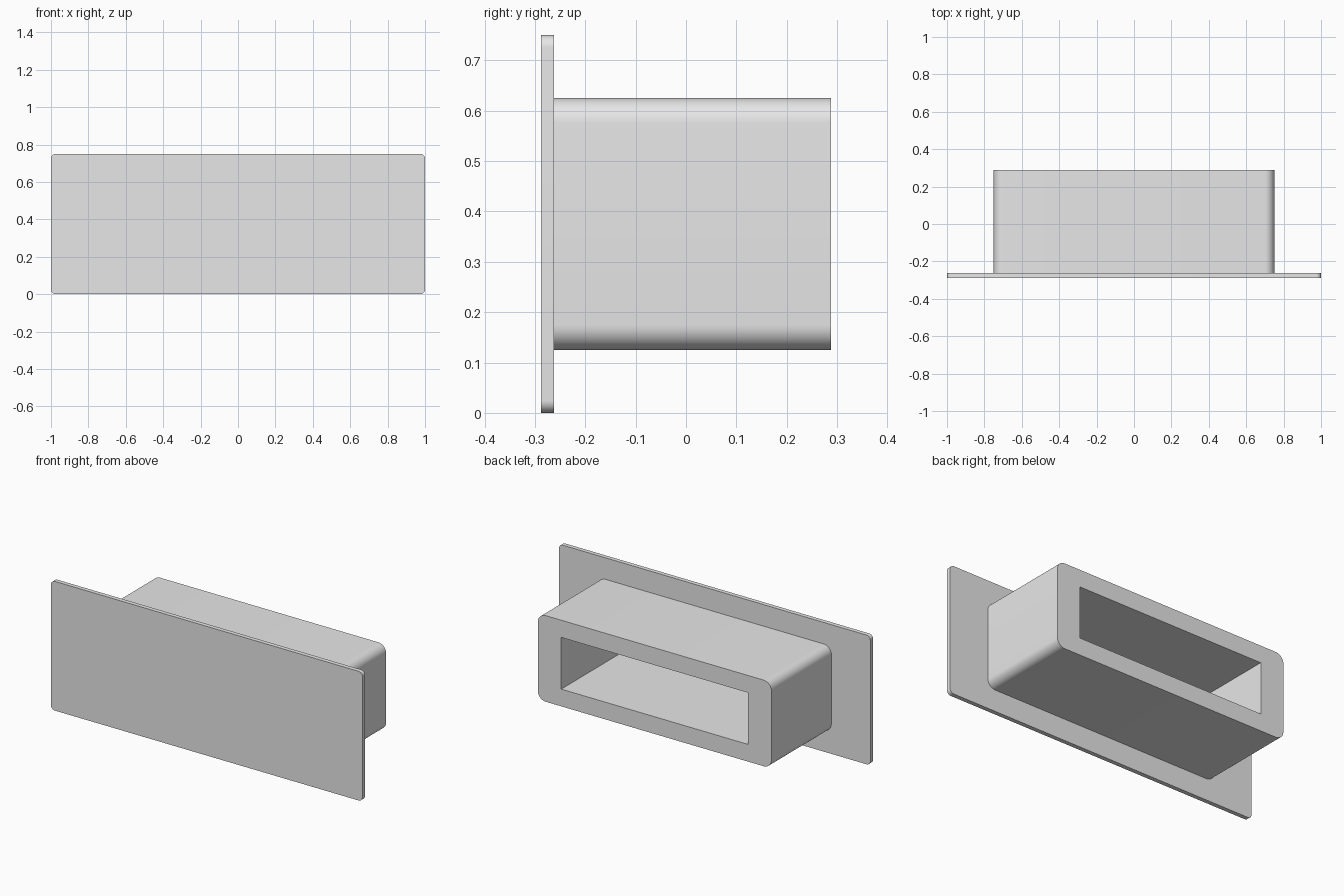
import bpy
import bmesh
from math import radians, cos, sin

cube = bpy.data.objects.get("Cube")
if cube:
    bpy.data.objects.remove(cube, do_unlink=True)

grey = bpy.data.materials.new("light_grey")
grey.use_nodes = True
grey.diffuse_color = (0.8, 0.8, 0.8, 1)
grey.node_tree.nodes["Principled BSDF"].inputs["Base Color"].default_value = (0.8, 0.8, 0.8, 1)

MID_Z = 0.375
FRONT, JOINT, BACK = -0.2875, -0.2625, 0.2875


def rounded_rect(half_w, half_h, radius, steps=10):
    """Outline in the xz plane, centred on the plate."""
    points = []
    for corner, (sx, sz) in enumerate([(1, 1), (-1, 1), (-1, -1), (1, -1)]):
        for i in range(steps + 1):
            a = radians(90 * (corner + i / steps))
            points.append((sx * (half_w - radius) + radius * cos(a),
                           MID_Z + sz * (half_h - radius) + radius * sin(a)))
    return points


def rect(half_w, half_h):
    return [(sx * half_w, MID_Z + sz * half_h)
            for sx, sz in [(1, 1), (-1, 1), (-1, -1), (1, -1)]]


def extrude_outlines(name, outlines, y0, y1):
    """Fill the area between the outlines and extrude it along y."""
    bm = bmesh.new()
    edges = []
    for outline in outlines:
        verts = [bm.verts.new((x, y0, z)) for x, z in outline]
        edges += [bm.edges.new((v, verts[i - 1])) for i, v in enumerate(verts)]
    bmesh.ops.triangle_fill(bm, edges=edges, use_beauty=True)
    cap = bmesh.ops.extrude_face_region(bm, geom=bm.faces[:], use_keep_orig=True)
    moved = [g for g in cap["geom"] if isinstance(g, bmesh.types.BMVert)]
    bmesh.ops.translate(bm, verts=moved, vec=(0, y1 - y0, 0))
    bmesh.ops.recalc_face_normals(bm, faces=bm.faces[:])
    mesh = bpy.data.meshes.new(name)
    bm.to_mesh(mesh)
    bm.free()
    mesh.materials.append(grey)
    obj = bpy.data.objects.new(name, mesh)
    bpy.context.collection.objects.link(obj)
    bpy.ops.object.select_all(action="DESELECT")
    obj.select_set(True)
    bpy.context.view_layer.objects.active = obj
    bpy.ops.object.shade_smooth_by_angle(angle=radians(30))
    return obj


# Thin front plate with slightly rounded corners
extrude_outlines("front_plate", [rounded_rect(1, 0.375, 0.025)], FRONT, JOINT)

# Rounded sleeve behind it with a sharp rectangular opening
extrude_outlines("rear_sleeve", [rounded_rect(0.75, 0.25, 0.05), rect(0.6, 0.15)], JOINT, BACK)
